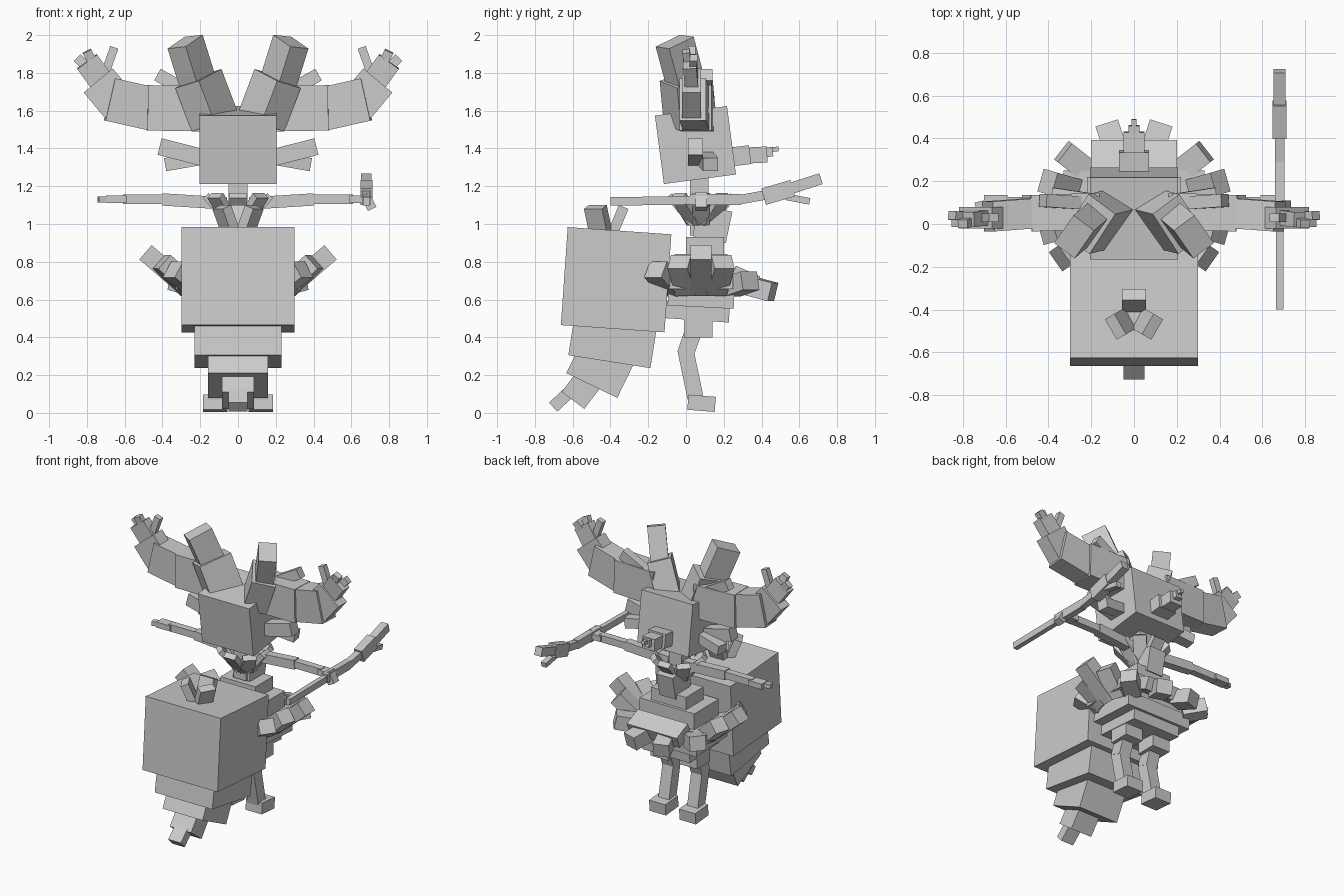
import bpy
from math import radians, cos, sin
from mathutils import Vector, Matrix

cube = bpy.data.objects.get("Cube")
if cube:
    bpy.data.objects.remove(cube, do_unlink=True)

GREY = (.6, .6, .6, 1)
grey = bpy.data.materials.new("plain light grey")
grey.use_nodes = True
grey.diffuse_color = GREY
grey.node_tree.nodes["Principled BSDF"].inputs["Base Color"].default_value = GREY

SIDEWAYS = Vector((1, 0, 0))
FORWARD = Vector((0, 1, 0))
DIAGONAL = Vector((-.6, .8, 0))
OVERLAP = .02
BODY_Y = .08


def block(name, size, placement):
    """Unit cube scaled to size, then placed by a matrix."""
    bpy.ops.mesh.primitive_cube_add(size=1)
    part = bpy.context.object
    part.name = name
    part.data.transform(placement @ Matrix.Diagonal((*size, 1)))
    part.data.materials.append(grey)


def box(name, y, z, width, depth, height, tilt=0):
    """Box on the centre plane, tilted about x in degrees."""
    placement = Matrix.Translation((0, y, z)) @ Matrix.Rotation(radians(tilt), 4, "X")
    block(name, (width, depth, height), placement)


def bar(name, start, end, wide, thick, hint=FORWARD):
    """Box running from start to end; wide is measured along the hint."""
    start, end = Vector(start), Vector(end)
    along = (end - start).normalized()
    start = start - along * OVERLAP
    across = (hint - along * hint.dot(along)).normalized()
    turn = Matrix((across, along.cross(across), along)).transposed().to_4x4()
    placement = Matrix.Translation((start + end) / 2) @ turn
    block(name, (wide, thick, (end - start).length), placement)


def pair(name, start, end, wide, thick, hint=FORWARD):
    """A bar on the left and its mirror image on the right."""
    for side, sign in (("left", 1), ("right", -1)):
        mirror = Vector((sign, 1, 1))
        bar(f"{side}_{name}", Vector(start) * mirror, Vector(end) * mirror,
            wide, thick, hint * mirror)


def leaf(name, centre, angle, inner, outer, rise, wide, thick):
    """Bar leaning outwards from a ring around the centre."""
    centre = Vector(centre)
    outwards = Vector((cos(radians(angle)), sin(radians(angle)), 0))
    tip = centre + outwards * outer + Vector((0, 0, rise))
    bar(name, centre + outwards * inner, tip, wide, thick,
        Vector((-outwards.y, outwards.x, 0)))


def staff(name, rear, front, wide, thick):
    """Piece of the staff between two (y, z) points."""
    bar(name, (.68, *rear), (.68, *front), wide, thick, SIDEWAYS)


# Large pack with tapering, curling tail
box("pack", y=-.37, z=.705, width=.6, depth=.55, height=.52, tilt=-4)
box("pack_lower", y=-.39, z=.37, width=.46, depth=.44, height=.2, tilt=-9)
box("tail_upper", y=-.455, z=.235, width=.32, depth=.3, height=.2, tilt=-26)
box("tail_middle", y=-.55, z=.13, width=.17, depth=.15, height=.16, tilt=-37)
box("tail_tip", y=-.645, z=.085, width=.1, depth=.065, height=.16, tilt=-47)

# Three stubs sprouting from the pack
for number in range(3):
    leaf(f"pack_stub_{number}", centre=(0, -.43, .97), angle=90 + 120 * number,
         inner=.05, outer=.1, rise=.12, wide=.11, thick=.055)

# Legs and feet
knee = (.115, 0, .32)
pair("hip", start=(.115, .065, .48), end=(.115, .065, .4), wide=.15, thick=.14)
pair("thigh", start=(.115, .035, .42), end=knee, wide=.09, thick=.09)
pair("shin", start=knee, end=(.115, .05, .08), wide=.085, thick=.085)
pair("foot", start=(.12, .03, .055), end=(.12, .155, .045),
     wide=.13, thick=.08, hint=SIDEWAYS)

# Stacked body
box("pelvis", y=.06, z=.535, width=.38, depth=.34, height=.09, tilt=-4)
box("lower_body", y=BODY_Y, z=.61, width=.52, depth=.35, height=.1, tilt=-3)
box("waist_plate", y=BODY_Y, z=.69, width=.66, depth=.34, height=.07)
box("upper_body", y=BODY_Y, z=.77, width=.44, depth=.28, height=.14)
box("chest", y=.1, z=.87, width=.28, depth=.2, height=.12)
box("front_plate", y=.31, z=.71, width=.4, depth=.14, height=.09, tilt=-24)
box("throat", y=.14, z=1, width=.13, depth=.18, height=.17, tilt=-12)
box("neck", y=.07, z=1.1, width=.1, depth=.1, height=.32)

# Leaf blocks around the waist, given by angle, reach and rise
waist_leaves = {
    "rear_leaf": (-35, .42, .09),
    "side_rear_leaf": (-16, .42, .13),
    "side_leaf": (0, .49, .18),
    "side_front_leaf": (16, .42, .13),
    "front_corner_leaf": (38, .42, .03),
    "front_leaf": (72, .4, -.03),
}
for name, (angle, reach, rise) in waist_leaves.items():
    for side, turned in (("left", angle), ("right", 180 - angle)):
        leaf(f"{side}_{name}", centre=(0, BODY_Y, .67), angle=turned,
             inner=.28, outer=reach, rise=rise, wide=.11, thick=.1)

# Collar of leaves around the neck
for number in range(8):
    leaf(f"collar_leaf_{number}", centre=(0, BODY_Y, 1.02), angle=45 * number,
         inner=.06, outer=.17, rise=.13, wide=.09, thick=.04)

# Arms
elbow, wrist = (.4, .1, 1.13), (.61, .1, 1.13)
pair("upper_arm", start=(.08, .09, 1.11), end=elbow, wide=.06, thick=.065)
pair("forearm", start=elbow, end=wrist, wide=.05, thick=.05)
pair("hand", start=wrist, end=(.7, .1, 1.13), wide=.07, thick=.04)
bar("right_finger", start=(-.7, .09, 1.13), end=(-.74, BODY_Y, 1.13), wide=.04, thick=.03)
bar("left_grip", start=(.68, BODY_Y, 1.14), end=(.71, BODY_Y, 1.08), wide=.06, thick=.05)

# Branch staff held in the left hand
staff("staff_rear", rear=(-.38, 1.12), front=(.04, 1.125), wide=.035, thick=.045)
staff("staff_middle", rear=(.04, 1.13), front=(.29, 1.13), wide=.045, thick=.06)
staff("staff_bend", rear=(.29, 1.13), front=(.43, 1.155), wide=.045, thick=.05)
staff("staff_thick", rear=(.43, 1.15), front=(.565, 1.19), wide=.065, thick=.09)
staff("staff_tip", rear=(.56, 1.19), front=(.715, 1.24), wide=.055, thick=.06)
staff("staff_twig", rear=(.55, 1.14), front=(.655, 1.12), wide=.04, thick=.035)

# Head with stepped nose
box("head", y=.05, z=1.418, width=.41, depth=.385, height=.365, tilt=7.5)
box("nose_base", y=.28, z=1.36, width=.14, depth=.12, height=.1, tilt=7)
box("nose_middle", y=.37, z=1.365, width=.1, depth=.12, height=.085, tilt=3)
box("nose_end", y=.43, z=1.38, width=.05, depth=.06, height=.05, tilt=7)
box("nose_tip", y=.465, z=1.395, width=.025, depth=.05, height=.025, tilt=7)

# Ears
pair("ear_upper", start=(.18, .05, 1.35), end=(.415, .05, 1.41), wide=.08, thick=.09)
pair("ear_lower", start=(.18, .1, 1.35), end=(.38, .13, 1.315), wide=.08, thick=.07)

# Tall horns, turned diagonally
pair("horn_base", start=(.13, .02, 1.56), end=(.21, 0, 1.77),
     wide=.23, thick=.16, hint=DIAGONAL)
pair("horn_top", start=(.21, 0, 1.74), end=(.28, -.06, 1.965),
     wide=.17, thick=.12, hint=DIAGONAL)

# Broad antlers, each narrowing outwards
middle, fork = (.48, .05, 1.615), (.72, .03, 1.75)
pair("antler_root", start=(.18, .06, 1.61), end=middle, wide=.17, thick=.24)
pair("antler_middle", start=middle, end=(.68, .035, 1.66), wide=.14, thick=.23)
pair("antler_bend", start=(.64, .03, 1.64), end=(.74, .03, 1.76), wide=.1, thick=.2)
pair("antler_end", start=fork, end=(.8, .02, 1.86), wide=.07, thick=.13)

# Tines at the antler tips
pair("outer_tine", start=fork, end=(.85, .04, 1.88), wide=.04, thick=.05)
pair("upper_tine", start=fork, end=(.8, 0, 1.915), wide=.04, thick=.05)
pair("inner_tine", start=fork, end=(.655, .03, 1.935), wide=.04, thick=.045)
pair("antler_spur", start=(.28, .1, 1.71), end=(.425, .11, 1.79), wide=.06, thick=.07)
